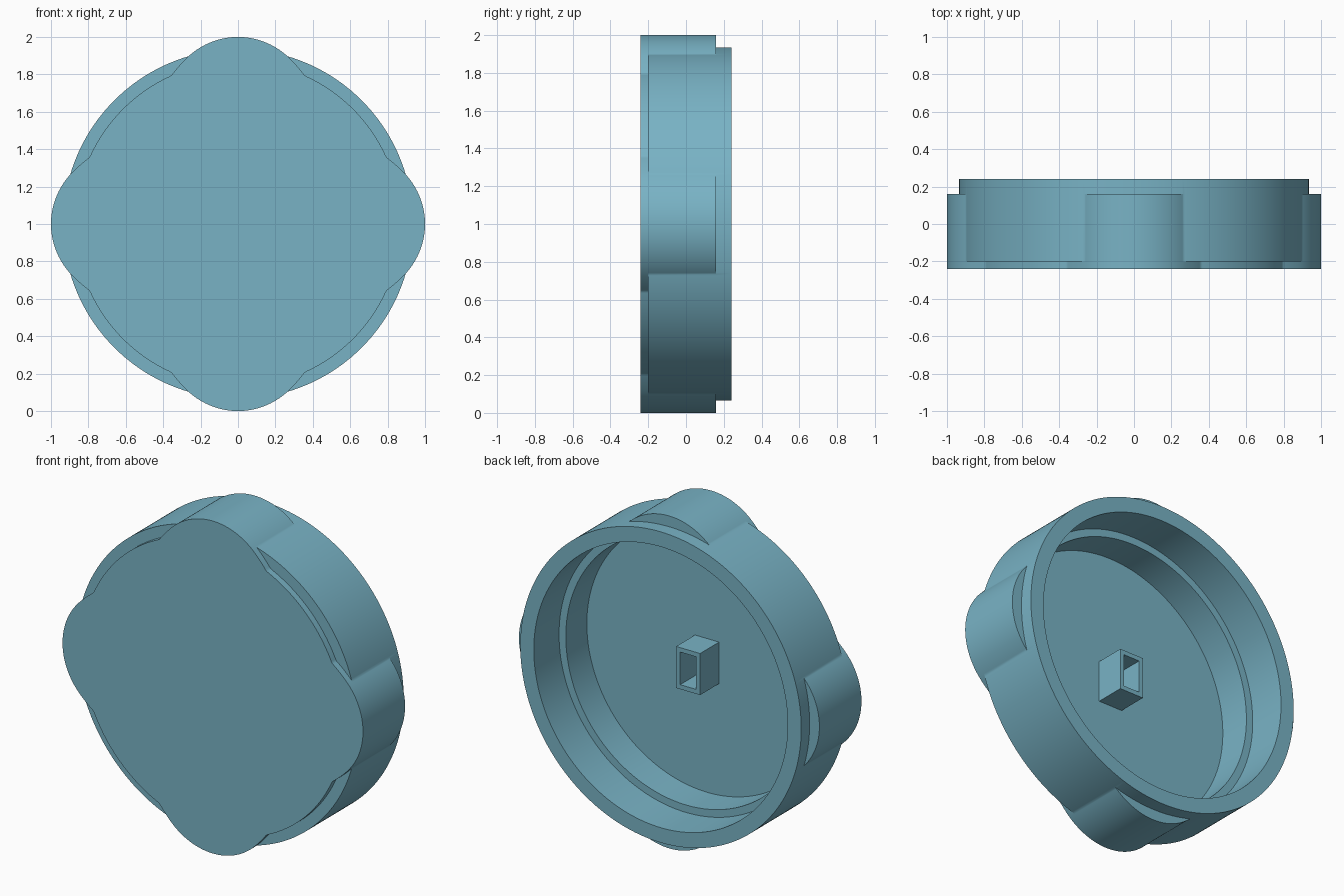
import bpy, bmesh, math

cube = bpy.data.objects.get("Cube")
if cube:
    bpy.data.objects.remove(cube, do_unlink=True)

STEPS = 720
COLOUR = (0.19, 0.45, 0.56, 1.0)

mat = bpy.data.materials.new("dusty_teal")
mat.use_nodes = True
mat.diffuse_color = COLOUR
mat.node_tree.nodes["Principled BSDF"].inputs["Base Color"].default_value = COLOUR


def lobe(angle):
    """Radius of the four-lobed outline, one lobe every quarter turn."""
    a = abs((math.degrees(angle) + 45) % 90 - 45)
    return 1 - 0.00024 * a * a if a < 17.5 else 0.9265 - 0.0084 * (a - 17.5)


def outline(base, lobed, y):
    """Closed loop of points around the y axis."""
    pts = []
    for i in range(STEPS):
        t = 2 * math.pi * i / STEPS
        r = max(base, lobe(t)) if lobed else base
        pts.append((r * math.cos(t), y, 1 + r * math.sin(t)))
    return pts


def rectangle(half_x, half_z, y):
    return [(sx * half_x, y, 1 + sz * half_z)
            for sx, sz in ((-1, -1), (1, -1), (1, 1), (-1, 1))]


def loft(name, loops, cap):
    """Skin a series of equal loops; cap the ends or join them in a ring."""
    bm = bmesh.new()
    rings = [[bm.verts.new(p) for p in pts] for pts in loops]
    pairs = list(zip(rings, rings[1:]))
    if cap:
        bm.faces.new(rings[0])
        bm.faces.new(rings[-1])
    else:
        pairs.append((rings[-1], rings[0]))
    for a, b in pairs:
        for i in range(len(a)):
            j = (i + 1) % len(a)
            bm.faces.new((a[i], a[j], b[j], b[i]))
    bmesh.ops.remove_doubles(bm, verts=bm.verts, dist=0.00005)
    bmesh.ops.recalc_face_normals(bm, faces=bm.faces)
    mesh = bpy.data.meshes.new(name)
    bm.to_mesh(mesh)
    bm.free()
    mesh.materials.append(mat)
    obj = bpy.data.objects.new(name, mesh)
    bpy.context.collection.objects.link(obj)
    bpy.ops.object.select_all(action='DESELECT')
    obj.select_set(True)
    bpy.context.view_layer.objects.active = obj
    bpy.ops.object.shade_smooth_by_angle(angle=math.radians(30))
    return obj


# Lobed cap: front plate, grip body, rear rim, stepped cavity and its floor
loft("lobed_cap", [
    outline(0.87, True, -0.24),
    outline(0.87, True, -0.2),
    outline(0.935, True, -0.2),
    outline(0.935, True, 0.16),
    outline(0.935, False, 0.16),
    outline(0.935, False, 0.24),
    outline(0.845, False, 0.24),
    outline(0.845, False, 0.0),
    outline(0.80, False, 0.0),
    outline(0.80, False, -0.2),
], cap=True)

# Hollow rectangular post standing on the cavity floor
loft("centre_socket", [
    rectangle(0.08, 0.125, -0.205),
    rectangle(0.08, 0.125, -0.02),
    rectangle(0.053, 0.098, -0.02),
    rectangle(0.053, 0.098, -0.205),
], cap=False)
